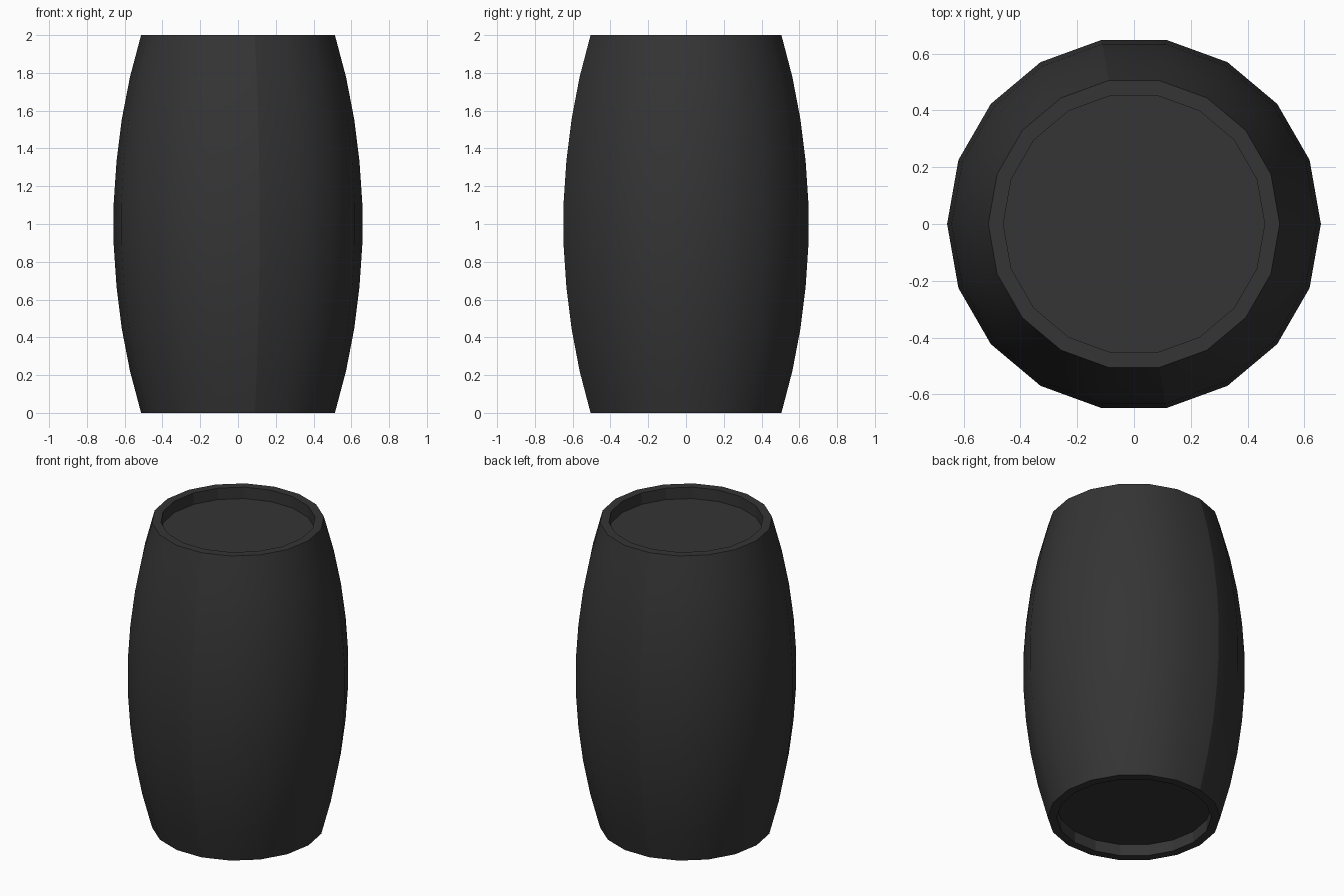
import bpy, bmesh
from math import cos, sin, tau

if "Cube" in bpy.data.objects:
    bpy.data.objects.remove(bpy.data.objects["Cube"])

SIDES = 18
SEAMS = (5, 14)      # columns where the two half shells meet
RECESS = 0.075

# Closed profile (radius, z): bottom recess, curved staves, top recess
half = [0.513, 0.572, 0.615, 0.643, 0.658]
staves = [(r, 2 * i / 9) for i, r in enumerate(half + half[::-1])]
profile = [(0.46, RECESS), (0.46, 0)] + staves + [(0.46, 2), (0.46, 2 - RECESS)]

bm = bmesh.new()
rings = [[bm.verts.new((r * cos(tau * k / SIDES), r * sin(tau * k / SIDES), z))
          for k in range(SIDES)] for r, z in profile]

# Walls between neighbouring rings; only the outer staves are smooth
last = len(rings) - 1
for i in range(last):
    for k in range(SIDES):
        n = (k + 1) % SIDES
        face = bm.faces.new((rings[i][k], rings[i][n], rings[i + 1][n], rings[i + 1][k]))
        face.smooth = 2 <= i < last - 2

# Recessed lids
bm.faces.new(rings[0][::-1])
bm.faces.new(rings[-1])

# Sharp rims and the two vertical seams
for i, ring in enumerate(rings):
    for k in range(SIDES):
        if i <= 2 or i >= last - 2:
            bm.edges.get((ring[k], ring[(k + 1) % SIDES])).smooth = False
        if i < last and k in SEAMS:
            bm.edges.get((ring[k], rings[i + 1][k])).smooth = False

mesh = bpy.data.meshes.new("barrel")
bm.to_mesh(mesh)
bm.free()
barrel = bpy.data.objects.new("barrel", mesh)
bpy.context.collection.objects.link(barrel)

# Dark finish
mat = bpy.data.materials.new("dark_barrel")
mat.diffuse_color = (0.035, 0.035, 0.035, 1)
mat.use_nodes = True
mat.node_tree.nodes["Principled BSDF"].inputs["Base Color"].default_value = mat.diffuse_color
mesh.materials.append(mat)
